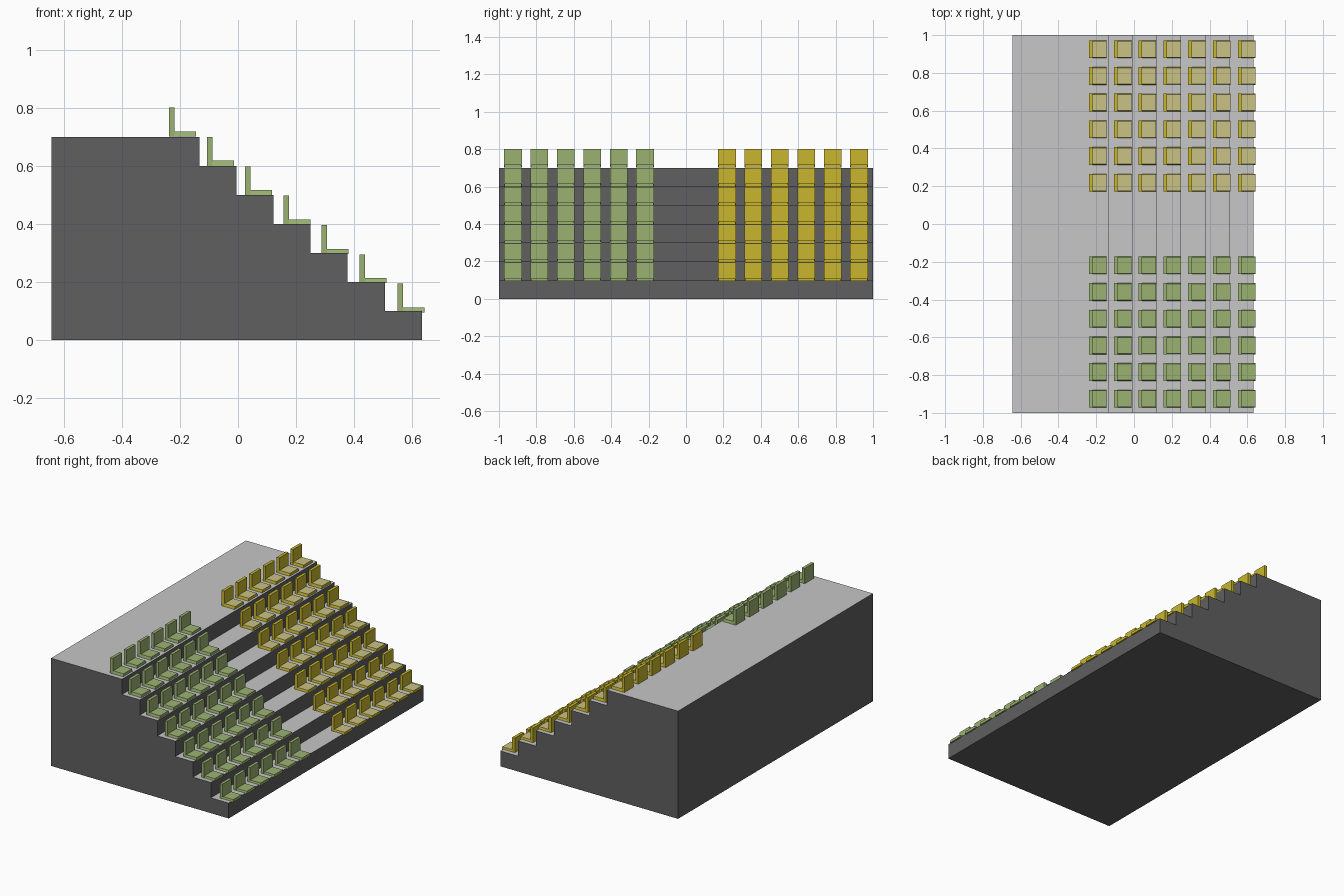
import bpy, bmesh

if "Cube" in bpy.data.objects:
    bpy.data.objects.remove(bpy.data.objects["Cube"])


def material(name, rgb):
    m = bpy.data.materials.new(name)
    m.diffuse_color = (*rgb, 1.0)
    m.use_nodes = True
    m.node_tree.nodes["Principled BSDF"].inputs["Base Color"].default_value = m.diffuse_color
    return m


DARK = material("dark grey", (0.115, 0.115, 0.115))
LIGHT = material("light grey", (0.57, 0.57, 0.57))
GREEN = material("green", (0.33, 0.45, 0.165))
YELLOW = material("yellow", (0.578, 0.468, 0.026))
KHAKI = material("khaki", (0.59, 0.54, 0.24))


def make_object(name, bm, mats):
    bmesh.ops.recalc_face_normals(bm, faces=bm.faces[:])
    mesh = bpy.data.meshes.new(name)
    bm.to_mesh(mesh)
    bm.free()
    for m in mats:
        mesh.materials.append(m)
    ob = bpy.data.objects.new(name, mesh)
    bpy.context.collection.objects.link(ob)
    return ob


def add_box(bm, x0, x1, y0, y1, z0, z1, inset=0.0):
    """Box whose top is drawn in by inset on the two y sides."""
    lo = [bm.verts.new((x, y, z0)) for x, y in ((x0, y0), (x1, y0), (x1, y1), (x0, y1))]
    hi = [bm.verts.new((x, y, z1)) for x, y in
          ((x0, y0 + inset), (x1, y0 + inset), (x1, y1 - inset), (x0, y1 - inset))]
    bm.faces.new(lo[::-1])
    top = bm.faces.new(hi)
    for i in range(4):
        j = (i + 1) % 4
        bm.faces.new((lo[i], lo[j], hi[j], hi[i]))
    return top


# Stepped stand: stair profile extruded along y, light grey treads
ROWS, TREAD = 7, 0.1277
profile = [(-0.643, 0.0), (-0.643, 0.7)]
for i in range(ROWS):
    x = -0.133 + i * TREAD
    profile += [(x, 0.7 - 0.1 * i), (x, 0.6 - 0.1 * i)]
bm = bmesh.new()
face = bm.faces.new([bm.verts.new((x, -1.0, max(z, 0.0))) for x, z in profile])
ext = bmesh.ops.extrude_face_region(bm, geom=[face])
bmesh.ops.translate(bm, vec=(0, 2, 0),
                    verts=[v for v in ext["geom"] if isinstance(v, bmesh.types.BMVert)])
bmesh.ops.recalc_face_normals(bm, faces=bm.faces[:])
for f in bm.faces:
    f.material_index = 1 if f.normal.z > 0.5 else 0
make_object("stepped_stand", bm, [DARK, LIGHT])


# Seat blocks: one seat repeated along the row, then down the steps
def seat_block(name, side, mats):
    y, half = side * 0.219, 0.047
    bm = bmesh.new()
    add_box(bm, -0.238, -0.219, y - half, y + half, 0.7015, 0.801)    # backrest
    top = add_box(bm, -0.219, -0.145, y - half, y + half, 0.7015, 0.719, 0.004)  # cushion
    top.material_index = len(mats) - 1
    ob = make_object(name, bm, mats)
    for label, count, step in (("along_row", 6, (0, side * 0.1412, 0)),
                               ("down_steps", ROWS, (0.1313, 0, -0.1011))):
        arr = ob.modifiers.new(label, 'ARRAY')
        arr.count = count
        arr.use_relative_offset = False
        arr.use_constant_offset = True
        arr.constant_offset_displace = step


seat_block("green_seats", -1, [GREEN])
seat_block("yellow_seats", 1, [YELLOW, KHAKI])
